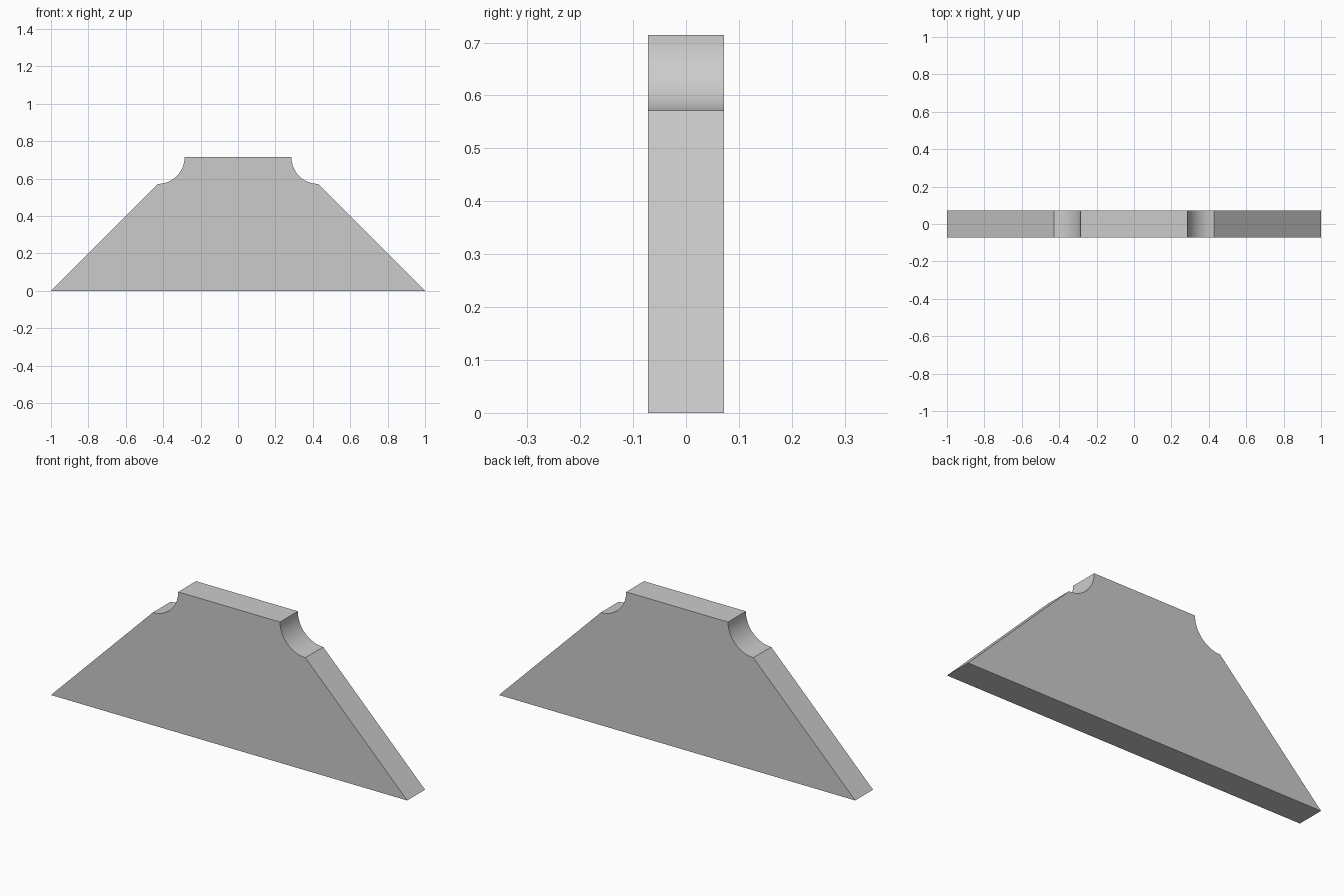
import bpy, bmesh
from math import cos, sin, pi, radians

if "Cube" in bpy.data.objects:
    bpy.data.objects.remove(bpy.data.objects["Cube"])

UNIT = 1 / 7              # design grid: plate is 14 x 5 x 1 units
HEIGHT, THICK = 5 * UNIT, UNIT
ARC_STEPS = 24

# Right half of the outline: base corner, sloped side, concave quarter-round notch
right = [(1.0, 0.0)]
for i in range(ARC_STEPS + 1):
    a = 1.5 * pi - i / ARC_STEPS * pi / 2
    right.append((3 * UNIT + UNIT * cos(a), HEIGHT + UNIT * sin(a)))

# Mirror to close the outline
outline = right + [(-x, z) for x, z in reversed(right)]

# Extrude the outline through the plate thickness
bm = bmesh.new()
face = bm.faces.new([bm.verts.new((x, -THICK / 2, z)) for x, z in outline])
new = bmesh.ops.extrude_face_region(bm, geom=[face])["geom"]
bmesh.ops.translate(bm, vec=(0, THICK, 0),
                    verts=[v for v in new if isinstance(v, bmesh.types.BMVert)])
bmesh.ops.recalc_face_normals(bm, faces=bm.faces)

mesh = bpy.data.meshes.new("notched_plate")
bm.to_mesh(mesh)
bm.free()
plate = bpy.data.objects.new("notched_plate", mesh)
bpy.context.collection.objects.link(plate)

# Smooth notches, crisp edges elsewhere
bpy.context.view_layer.objects.active = plate
plate.select_set(True)
bpy.ops.object.shade_smooth_by_angle(angle=radians(30))
